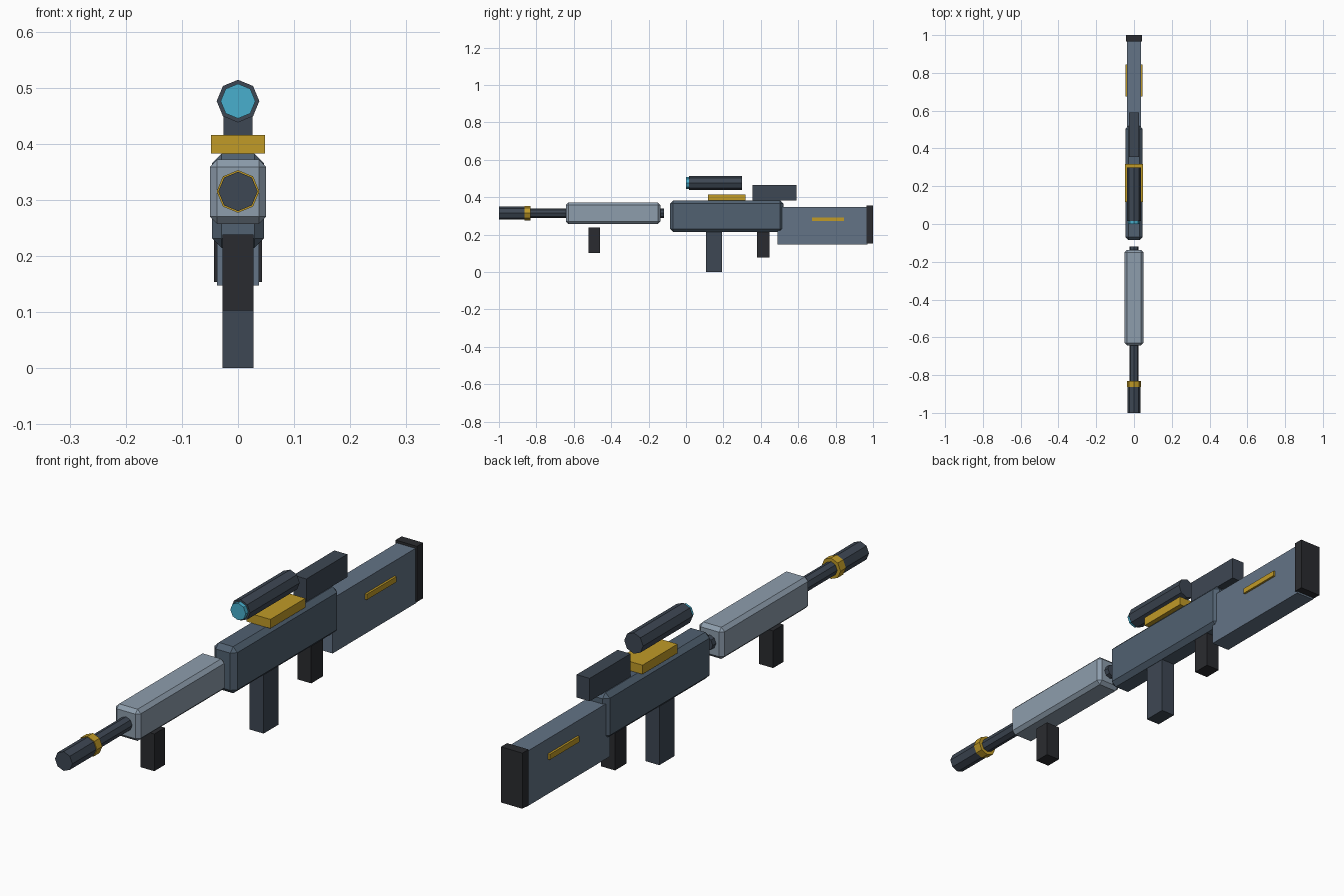
import bpy, math

if "Cube" in bpy.data.objects:
    bpy.data.objects.remove(bpy.data.objects["Cube"])

COLORS = {
    "light_steel": (0.55, 0.61, 0.67),
    "steel": (0.32, 0.38, 0.44),
    "stock_blue": (0.39, 0.45, 0.52),
    "dark_steel": (0.25, 0.285, 0.33),
    "rubber": (0.18, 0.185, 0.20),
    "brass": (0.75, 0.60, 0.17),
    "glass": (0.29, 0.68, 0.80),
}
MATS = {}
for key, rgb in COLORS.items():
    m = bpy.data.materials.new(key)
    m.diffuse_color = tuple(c ** 2.2 for c in rgb) + (1.0,)
    m.use_nodes = True
    m.node_tree.nodes["Principled BSDF"].inputs["Base Color"].default_value = m.diffuse_color
    MATS[key] = m


def box(name, mat, half_x, y0, y1, z0, z1, bevel=0.0):
    bpy.ops.mesh.primitive_cube_add(size=1, location=(0, (y0 + y1) / 2, (z0 + z1) / 2))
    ob = bpy.context.object
    ob.name = name
    ob.scale = (2 * half_x, y1 - y0, z1 - z0)
    bpy.ops.object.transform_apply(location=False, rotation=False, scale=True)
    ob.data.materials.append(MATS[mat])
    if bevel:
        b = ob.modifiers.new("chamfer", 'BEVEL')
        b.width = bevel
        b.segments = 1
    return ob


def tube(name, mat, radius, y0, y1, z):
    # eight-sided cylinder along y, corner pointing up
    bpy.ops.mesh.primitive_cylinder_add(vertices=8, radius=radius, depth=y1 - y0,
                                        location=(0, (y0 + y1) / 2, z),
                                        rotation=(math.pi / 2, 0, 0))
    ob = bpy.context.object
    ob.name = name
    ob.data.materials.append(MATS[mat])
    return ob


# barrel assembly
tube("muzzle", "dark_steel", 0.035, -1.0, -0.835, 0.315)
tube("muzzle_ring", "brass", 0.038, -0.863, -0.832, 0.315)
tube("barrel", "dark_steel", 0.025, -0.85, -0.118, 0.315)
box("handguard", "light_steel", 0.05, -0.642, -0.137, 0.257, 0.372, 0.013)
box("front_grip", "rubber", 0.028, -0.52, -0.46, 0.103, 0.238)

# receiver, magazine and rear grip
box("receiver", "steel", 0.046, -0.086, 0.52, 0.214, 0.383, 0.017)
box("magazine", "dark_steel", 0.028, 0.107, 0.193, 0.0, 0.222)
box("rear_grip", "rubber", 0.028, 0.38, 0.447, 0.078, 0.222)

# stock
box("stock", "stock_blue", 0.037, 0.49, 0.97, 0.147, 0.347)
box("butt_pad", "rubber", 0.043, 0.965, 1.0, 0.154, 0.356)
box("stock_stripe", "brass", 0.045, 0.675, 0.845, 0.273, 0.293)
box("cheek_rest", "dark_steel", 0.026, 0.355, 0.59, 0.383, 0.466)

# scope
box("scope_mount", "brass", 0.048, 0.117, 0.318, 0.383, 0.416)
tube("scope", "dark_steel", 0.038, 0.015, 0.30, 0.476)
tube("scope_lens", "glass", 0.031, 0.0, 0.02, 0.476)
